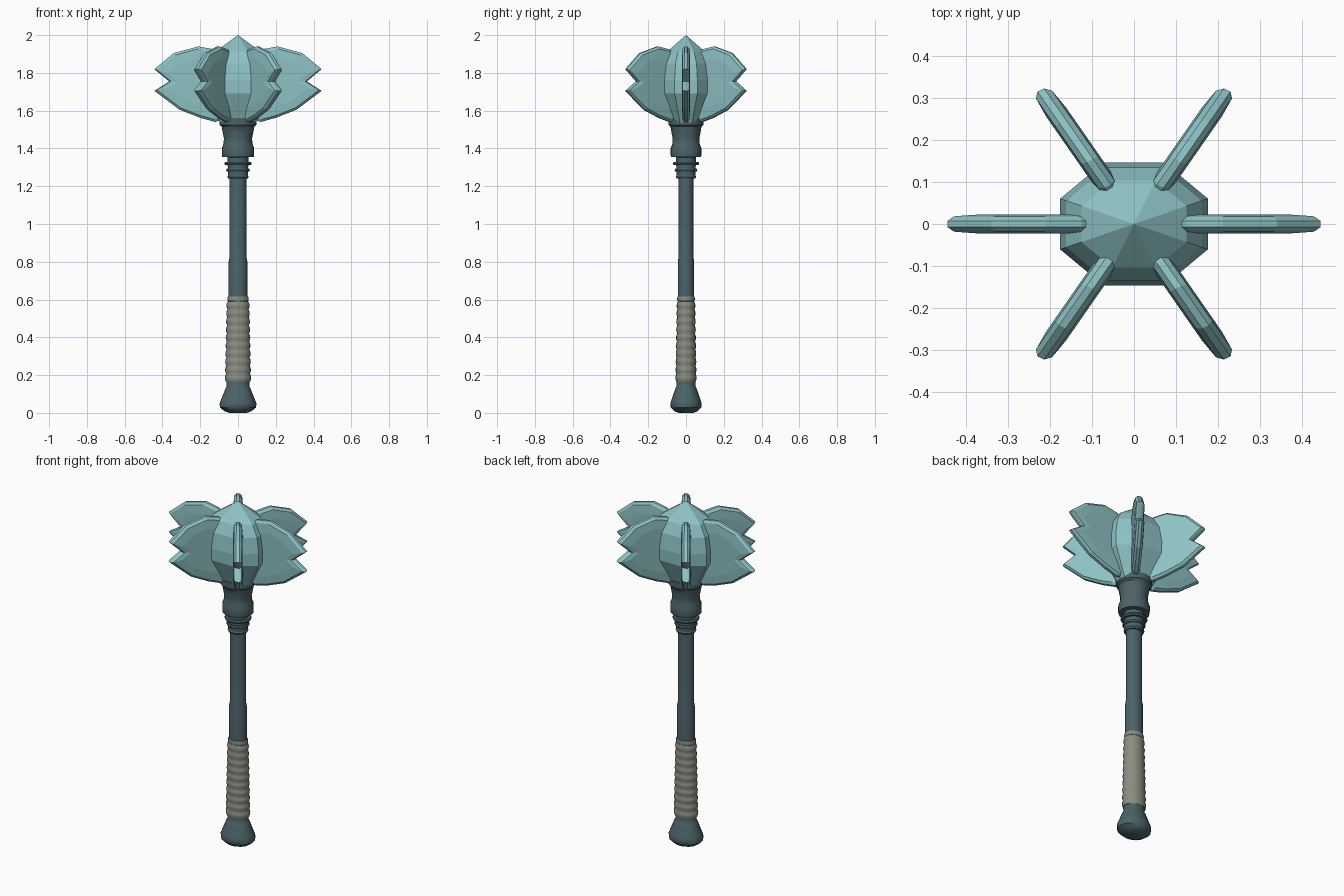
import bpy, bmesh, math

if "Cube" in bpy.data.objects:
    bpy.data.objects.remove(bpy.data.objects["Cube"])

Y_SQUASH = 0.83  # the whole weapon is slightly flattened front to back


def material(name, rgb):
    m = bpy.data.materials.new(name)
    m.diffuse_color = (*rgb, 1)
    m.use_nodes = True
    m.node_tree.nodes["Principled BSDF"].inputs["Base Color"].default_value = m.diffuse_color
    return m


PALE = material("pale teal metal", (0.27, 0.54, 0.56))
DARK = material("dark teal metal", (0.07, 0.125, 0.14))
WRAP = material("grey leather", (0.25, 0.27, 0.22))


def finish(bm, name, mat, smooth=None):
    bmesh.ops.remove_doubles(bm, verts=bm.verts, dist=1e-5)
    bmesh.ops.recalc_face_normals(bm, faces=bm.faces)
    me = bpy.data.meshes.new(name)
    bm.to_mesh(me)
    bm.free()
    me.materials.append(mat)
    ob = bpy.data.objects.new(name, me)
    bpy.context.collection.objects.link(ob)
    if smooth:
        bpy.ops.object.select_all(action='DESELECT')
        ob.select_set(True)
        bpy.context.view_layer.objects.active = ob
        bpy.ops.object.shade_smooth_by_angle(angle=math.radians(smooth))
    return ob


def lathe(name, profile, mat, sides=20, squash=Y_SQUASH, smooth=40, turn=0.0):
    """Closed solid of revolution from (radius, z) points."""
    bm = bmesh.new()
    rings = []
    for r, z in profile:
        rings.append([bm.verts.new((r * math.cos(turn + math.tau * i / sides),
                                    r * math.sin(turn + math.tau * i / sides) * squash, z))
                      for i in range(sides)])
    for a, b in zip(rings, rings[1:]):
        for i in range(sides):
            j = (i + 1) % sides
            bm.faces.new((a[i], a[j], b[j], b[i]))
    bm.faces.new(rings[0][::-1])
    bm.faces.new(rings[-1])
    return finish(bm, name, mat, smooth)


# Pommel
lathe("pommel", [(0.045, 0), (0.07, 0.008), (0.095, 0.028), (0.098, 0.05), (0.09, 0.07),
                 (0.07, 0.12), (0.064, 0.135), (0.06, 0.14), (0.06, 0.175)], DARK, 16, 0.85)

# Wrapped grip with bulging turns
turns, grip = 10, []
for k in range(turns * 4 + 1):
    t = k / (turns * 4)
    bulge = abs(math.sin(math.pi * turns * t))
    grip.append((0.064 - 0.009 * t + 0.006 * bulge, 0.165 + 0.425 * t))
lathe("grip", grip, WRAP, 20, 0.81, 60)
lathe("grip_ring", [(0.045, 0.588), (0.054, 0.592), (0.057, 0.603), (0.054, 0.615),
                    (0.045, 0.62)], WRAP)

# Shaft
lathe("shaft", [(0.05, 0.58), (0.05, 0.8), (0.046, 0.82), (0.046, 1.4)], DARK, 16, 0.87)

# Rings below the collar
for i, (r, z) in enumerate([(0.056, 1.25), (0.063, 1.285), (0.073, 1.32)]):
    lathe(f"neck_ring_{i + 1}", [(0.04, z - 0.009), (r - 0.004, z - 0.008), (r, z),
                                 (r - 0.004, z + 0.008), (0.04, z + 0.009)], DARK, 20, 0.96)
lathe("neck", [(0.052, 1.24), (0.056, 1.355)], DARK, 20, 0.95)

# Collar that flares into the head
lathe("collar", [(0.05, 1.353), (0.084, 1.355), (0.086, 1.37), (0.086, 1.4), (0.076, 1.425),
                 (0.075, 1.455), (0.082, 1.49), (0.086, 1.515), (0.098, 1.525),
                 (0.098, 1.56)], DARK, 16, 0.95)

# Faceted eight-sided core with pointed top
lathe("head_core", [(0.1, 1.535), (0.125, 1.58), (0.188, 1.69), (0.19, 1.76), (0.175, 1.85),
                    (0.135, 1.91), (0.0, 2.0)],
      PALE, 8, smooth=None, turn=math.pi / 8)

# Six notched blades: outline as (distance from axis, z)
OUTLINE = [(0.06, 1.56), (0.06, 1.88), (0.125, 1.925), (0.21, 1.94), (0.34, 1.905),
           (0.443, 1.82), (0.365, 1.755), (0.443, 1.705), (0.31, 1.605), (0.2, 1.562),
           (0.12, 1.54)]
CENTRE = (0.23, 1.75)
# layers: (scale of outline, half thickness)
LAYERS = [(0.66, 0.027), (0.93, 0.022), (1.0, 0.009)]
LAYERS += [(s, -t) for s, t in reversed(LAYERS)]


def blade(index):
    a = math.tau * index / 6
    c, s = math.cos(a), math.sin(a)
    bm = bmesh.new()
    loops = []
    for k, t in LAYERS:
        loop = []
        for r, z in OUTLINE:
            r = CENTRE[0] + (r - CENTRE[0]) * k
            z = CENTRE[1] + (z - CENTRE[1]) * k
            loop.append(bm.verts.new((r * c - t * s, (r * s + t * c) * Y_SQUASH, z)))
        loops.append(loop)
    n = len(OUTLINE)
    for p, q in zip(loops, loops[1:]):
        for i in range(n):
            j = (i + 1) % n
            bm.faces.new((p[i], p[j], q[j], q[i]))
    bm.faces.new(loops[0][::-1])
    bm.faces.new(loops[-1])
    finish(bm, f"blade_{index + 1}", PALE)


for i in range(6):
    blade(i)
